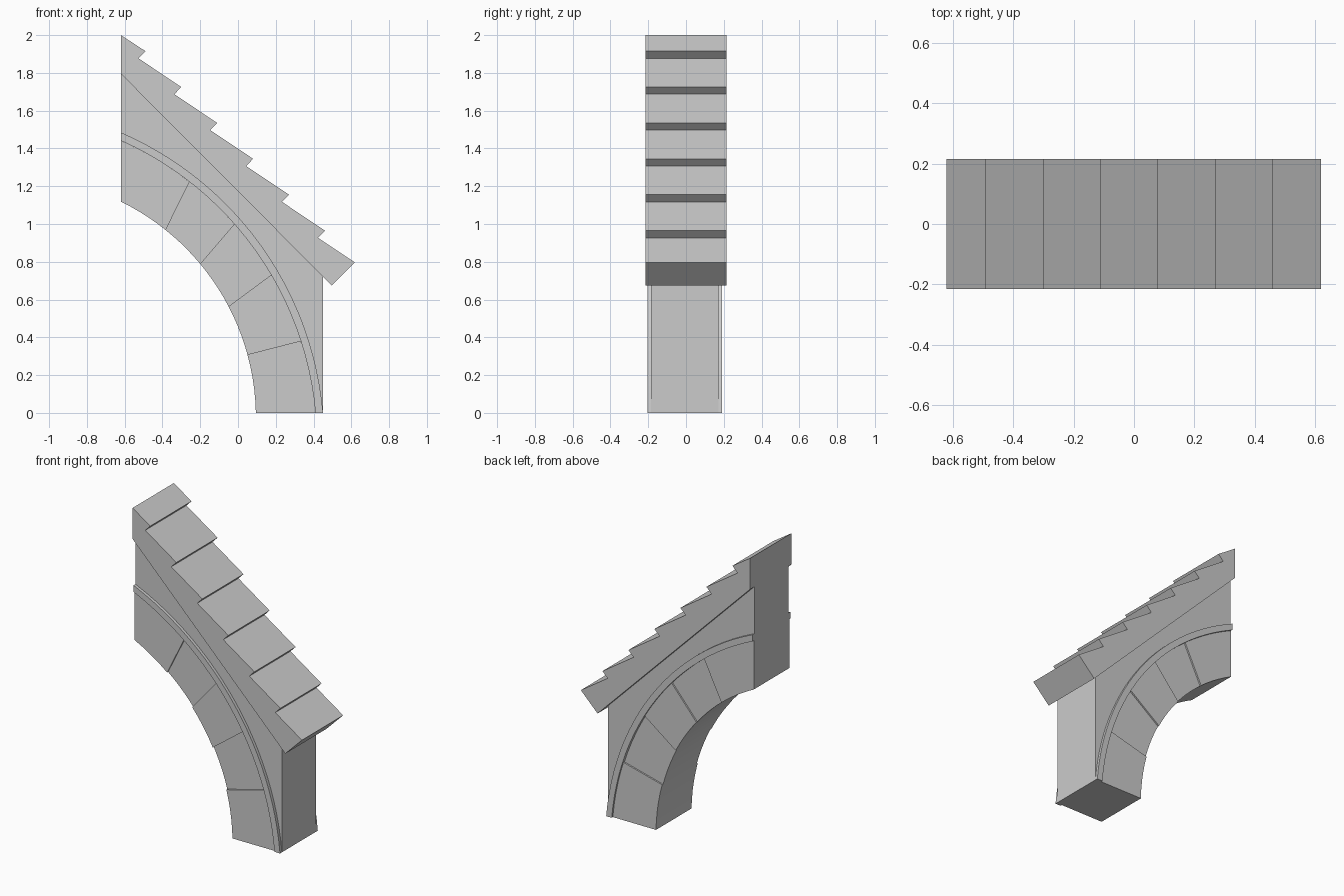
import bpy, bmesh, math

if "Cube" in bpy.data.objects:
    bpy.data.objects.remove(bpy.data.objects["Cube"])


def prism(name, pts, y0, y1, smooth=False):
    """Extrude an (x, z) outline from y0 to y1."""
    bm = bmesh.new()
    face = bm.faces.new([bm.verts.new((x, y0, z)) for x, z in pts])
    ext = bmesh.ops.extrude_face_region(bm, geom=[face])
    for v in ext["geom"]:
        if isinstance(v, bmesh.types.BMVert):
            v.co.y = y1
    bmesh.ops.recalc_face_normals(bm, faces=bm.faces)
    me = bpy.data.meshes.new(name)
    bm.to_mesh(me)
    bm.free()
    ob = bpy.data.objects.new(name, me)
    bpy.context.collection.objects.link(ob)
    if smooth:
        bpy.ops.object.select_all(action='DESELECT')
        ob.select_set(True)
        bpy.context.view_layer.objects.active = ob
        bpy.ops.object.shade_smooth_by_angle(angle=math.radians(25))
    return ob


def arc(cx, cz, r, a0, a1, n):
    """Points on a circle between two angles in degrees."""
    out = []
    for i in range(n + 1):
        a = math.radians(a0 + (a1 - a0) * i / n)
        out.append((cx + r * math.cos(a), cz + r * math.sin(a)))
    return out


LEFT, RIGHT = -0.62, 0.45
IN_C, IN_R = (-1.18, -0.027), 1.275
OUT_C, OUT_R, BAND = (-1.33, -0.155), 1.747, 0.04


def outer_ends(r):
    """Angles where an outer circle meets the ground and the left side."""
    a0 = math.degrees(math.asin(-OUT_C[1] / r))
    a1 = math.degrees(math.acos((LEFT - OUT_C[0]) / r))
    return a0, a1


# Arch stones, alternating slightly in thickness
inner = [1.2, 15.3, 27.5, 39.8, 51.3, 63.95]
e0, e1 = outer_ends(OUT_R)
outer = [e0, 17.9, 30.4, 41.4, 52.1, e1]
for i in range(5):
    t = 0.005 if i % 2 == 0 else -0.005
    pts = arc(*IN_C, IN_R, inner[i], inner[i + 1], 5)
    pts += arc(*OUT_C, OUT_R, outer[i], outer[i + 1], 5)[::-1]
    prism(f"arch_stone_{i + 1}", pts, -0.188 - t, 0.173 + t, True)

# Raised band around the arch
band = arc(*OUT_C, OUT_R, e0, e1, 24)
band += arc(*OUT_C, OUT_R + BAND, *outer_ends(OUT_R + BAND), 24)[::-1]
prism("arch_band", band, -0.205, 0.19, True)

# Wall filling the space between arch and roof
wall = arc(*OUT_C, OUT_R + 0.02, *outer_ends(OUT_R + 0.02), 24)
wall += [(LEFT, 1.81), (RIGHT, 0.73), (RIGHT, 0)]
prism("wall", wall, -0.185, 0.172)

# Sloping roof with stepped tiles
roof = [(LEFT, 1.795), (LEFT, 2.0)]
for i in range(6):
    x, z = -0.49 + 0.19 * i, 1.915 - 0.19 * i
    roof += [(x, z), (x - 0.037, z - 0.038)]
roof += [(0.618, 0.797), (0.496, 0.675)]
prism("stepped_roof", roof, -0.215, 0.215)
